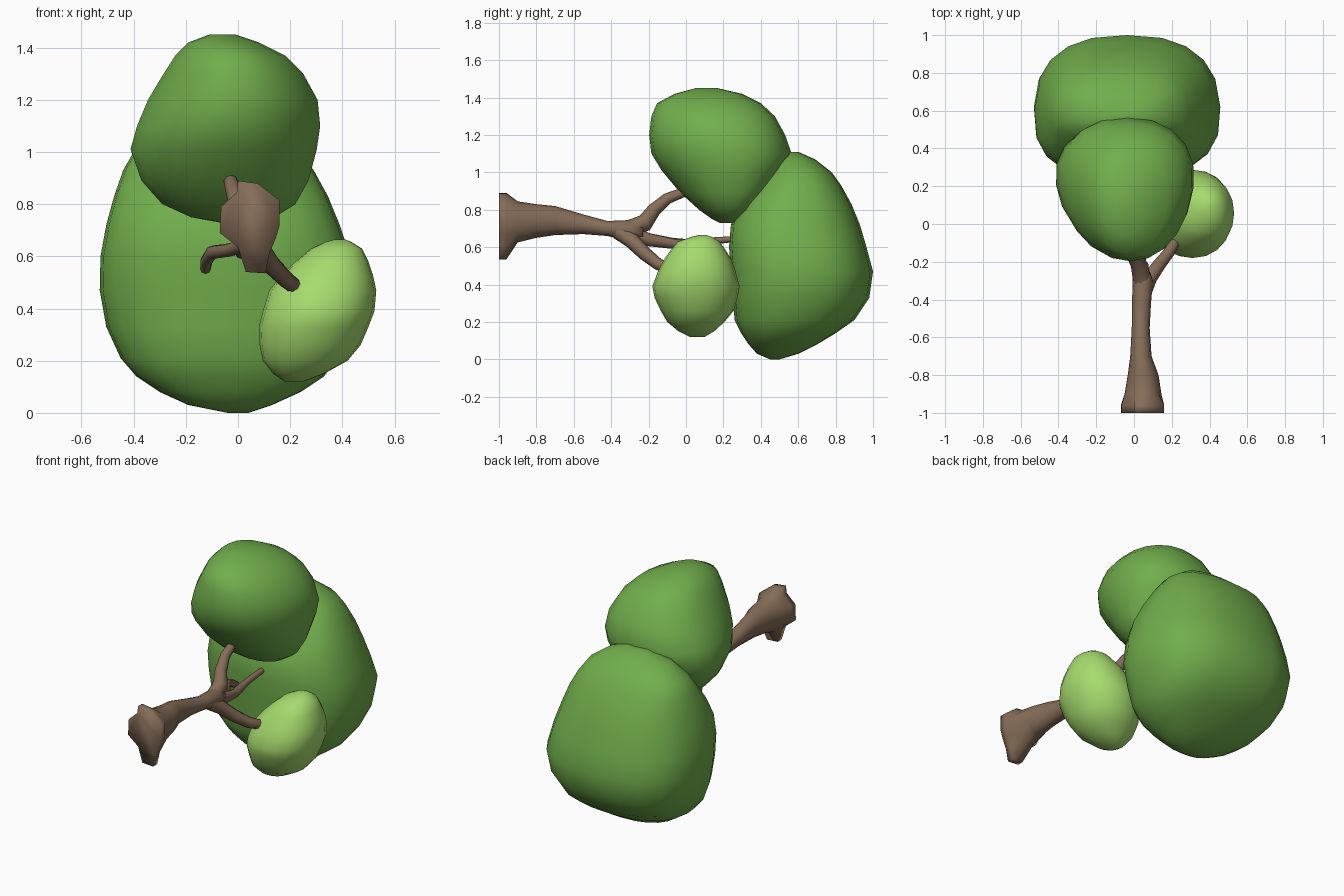
import bpy, bmesh, math
from mathutils import Vector


def material(name, rgb):
    m = bpy.data.materials.new(name)
    m.diffuse_color = (*rgb, 1)
    return m


LEAF = material("leaf green", (0.165, 0.420, 0.072))
LIGHT = material("light leaf green", (0.385, 0.710, 0.155))
BARK = material("bark brown", (0.238, 0.153, 0.098))


def loft(name, rings, mat, angle=50):
    """Skin a list of equal-length point rings and cap both ends."""
    bm = bmesh.new()
    loops = [[bm.verts.new(p) for p in ring] for ring in rings]
    n = len(rings[0])
    for a, b in zip(loops, loops[1:]):
        for i in range(n):
            j = (i + 1) % n
            bm.faces.new((a[i], a[j], b[j], b[i]))
    bm.faces.new(loops[0][::-1])
    bm.faces.new(loops[-1])
    bmesh.ops.recalc_face_normals(bm, faces=bm.faces)
    me = bpy.data.meshes.new(name)
    bm.to_mesh(me)
    bm.free()
    me.materials.append(mat)
    ob = bpy.data.objects.new(name, me)
    bpy.context.collection.objects.link(ob)
    bpy.context.view_layer.objects.active = ob
    ob.select_set(True)
    bpy.ops.object.shade_smooth_by_angle(angle=math.radians(angle))
    ob.select_set(False)
    return ob


def oval(a0, a1, b0, b1, n, power=2.0, taper=0.0):
    """Rounded outline that fills the given ranges; taper widens one end."""
    pts = []
    for i in range(n):
        t = 2 * math.pi * i / n
        c, s = math.cos(t), math.sin(t)
        u = math.copysign(abs(c) ** (2 / power), c)
        v = math.copysign(abs(s) ** (2 / power), s)
        u *= (1 + taper * v)
        pts.append(((a0 + a1) / 2 + u * (a1 - a0) / 2,
                    (b0 + b1) / 2 + v * (b1 - b0) / 2))
    return pts


def foliage(name, slices, mat, power=2.15, taper=0.0):
    """Slices are z, x range, y range."""
    rings = [[(x, y, z) for x, y in oval(x0, x1, y0, y1, 20, power, taper)]
             for z, x0, x1, y0, y1 in slices]
    loft(name, rings, mat)


def branch(name, path):
    """Tapered tube; path points are x, y, z, radius."""
    pts = [Vector(p[:3]) for p in path]
    rings = []
    for i, p in enumerate(pts):
        d = (pts[min(i + 1, len(pts) - 1)] - pts[max(i - 1, 0)]).normalized()
        u = d.cross(Vector((1, 0, 0))).normalized()
        v = d.cross(u)
        r = path[i][3]
        rings.append([p + r * (u * math.cos(k * math.pi / 4) + v * math.sin(k * math.pi / 4))
                      for k in range(8)])
    loft(name, rings, BARK)


# Large leaf mass at the far end
foliage("large_foliage", [
    (0.00, -0.04, 0.04, 0.45, 0.50), (0.03, -0.19, 0.13, 0.38, 0.60),
    (0.08, -0.30, 0.24, 0.335, 0.70), (0.14, -0.39, 0.33, 0.295, 0.80),
    (0.21, -0.45, 0.38, 0.26, 0.90), (0.33, -0.505, 0.43, 0.25, 0.98),
    (0.47, -0.53, 0.457, 0.24, 1.00), (0.60, -0.527, 0.43, 0.23, 0.965),
    (0.72, -0.505, 0.39, 0.24, 0.93), (0.83, -0.475, 0.345, 0.30, 0.885),
    (0.93, -0.44, 0.29, 0.38, 0.83), (1.00, -0.40, 0.24, 0.43, 0.78),
    (1.07, -0.29, 0.14, 0.48, 0.69), (1.11, -0.13, 0.02, 0.54, 0.60)], LEAF, 2.5, -0.04)

# Upper leaf mass
foliage("upper_foliage", [
    (0.73, -0.07, 0.05, 0.18, 0.26), (0.75, -0.18, 0.14, 0.14, 0.31),
    (0.80, -0.29, 0.22, 0.07, 0.38), (0.89, -0.37, 0.27, -0.03, 0.46),
    (1.01, -0.412, 0.302, -0.13, 0.54), (1.10, -0.387, 0.315, -0.185, 0.565),
    (1.20, -0.345, 0.305, -0.197, 0.53), (1.30, -0.285, 0.25, -0.185, 0.475),
    (1.37, -0.24, 0.18, -0.155, 0.40), (1.42, -0.19, 0.08, -0.06, 0.30),
    (1.45, -0.11, -0.01, 0.05, 0.17)], LEAF, 2.15, 0.13)

# Small pale leaf mass
foliage("small_foliage", [
    (0.12, 0.18, 0.25, 0.02, 0.10), (0.15, 0.135, 0.33, -0.04, 0.15),
    (0.20, 0.095, 0.42, -0.10, 0.205), (0.26, 0.083, 0.47, -0.135, 0.255),
    (0.33, 0.08, 0.50, -0.168, 0.275), (0.39, 0.095, 0.523, -0.18, 0.287),
    (0.47, 0.12, 0.53, -0.15, 0.265), (0.53, 0.17, 0.517, -0.12, 0.245),
    (0.58, 0.22, 0.50, -0.085, 0.215), (0.63, 0.28, 0.475, -0.045, 0.18),
    (0.655, 0.335, 0.435, 0.03, 0.14), (0.665, 0.37, 0.41, 0.07, 0.11)], LIGHT)

# Trunk lying along y, with an uneven flared root end
root = [(0.16, 0.72), (0.16, 0.815), (0.075, 0.88), (0.0, 0.89), (-0.005, 0.845), (-0.065, 0.79),
        (-0.07, 0.69), (0.0, 0.635), (0.03, 0.54), (0.105, 0.535), (0.12, 0.61), (0.145, 0.67)]
trunk = [(-0.90, -0.05, 0.145, 0.625, 0.845), (-0.80, -0.033, 0.13, 0.65, 0.83),
         (-0.70, -0.02, 0.093, 0.665, 0.82), (-0.55, -0.012, 0.083, 0.67, 0.775),
         (-0.42, -0.01, 0.09, 0.66, 0.74), (-0.30, -0.008, 0.10, 0.63, 0.745),
         (-0.23, 0.0, 0.075, 0.635, 0.73)]
rings = [[(x, -1.0, z) for x, z in root], [(x, -0.96, z) for x, z in root]]
rings += [[(x, y, z) for x, z in oval(x0, x1, z0, z1, 12)] for y, x0, x1, z0, z1 in trunk]
loft("trunk", rings, BARK, 100)

# Branches reaching into the leaves
branch("upper_branch", [(0.045, -0.33, 0.69, 0.045), (0.03, -0.22, 0.73, 0.047),
                        (0.0, -0.17, 0.80, 0.037), (-0.02, -0.10, 0.86, 0.03),
                        (-0.03, -0.01, 0.895, 0.026), (-0.03, 0.12, 0.93, 0.022)])
branch("middle_branch", [(0.04, -0.32, 0.68, 0.045), (0.03, -0.20, 0.64, 0.035),
                         (0.015, -0.05, 0.615, 0.026), (0.0, 0.10, 0.63, 0.02),
                         (0.0, 0.30, 0.647, 0.015)])
branch("left_twig", [(0.03, -0.20, 0.645, 0.03), (-0.03, -0.08, 0.625, 0.026),
                     (-0.10, 0.03, 0.615, 0.026), (-0.12, 0.10, 0.585, 0.024),
                     (-0.125, 0.16, 0.55, 0.02)])
branch("right_branch", [(0.05, -0.36, 0.685, 0.045), (0.08, -0.29, 0.635, 0.042),
                        (0.13, -0.22, 0.565, 0.037), (0.185, -0.15, 0.51, 0.032),
                        (0.23, -0.07, 0.475, 0.028), (0.25, 0.0, 0.455, 0.022)])
